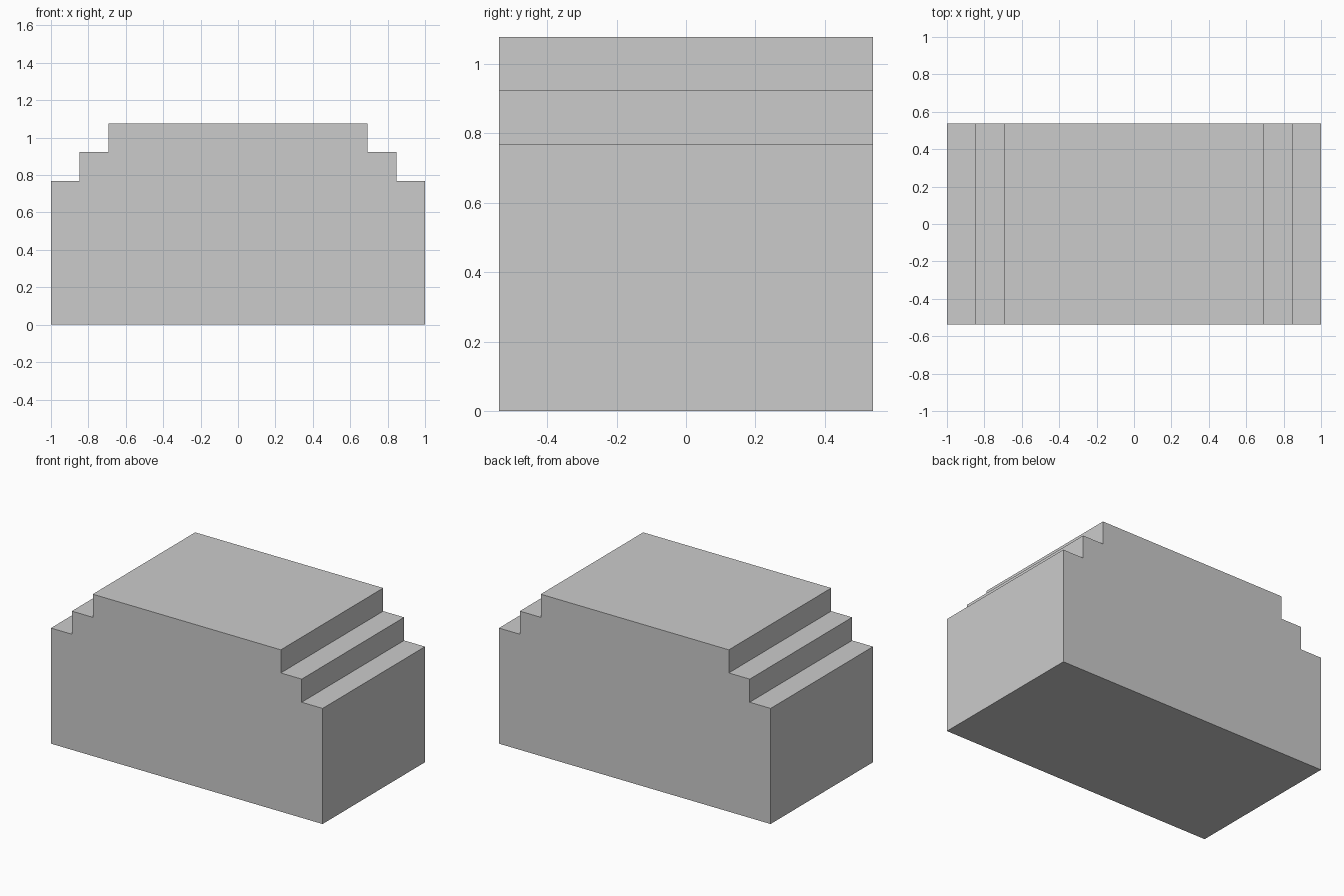
import bpy, bmesh

if "Cube" in bpy.data.objects:
    bpy.data.objects.remove(bpy.data.objects["Cube"])

U = 2 / 13            # one step: both tread and riser
HALF_DEPTH = 3.5 * U

# Right half of the stepped front profile, bottom to top
right = [(6.5, 0), (6.5, 5), (5.5, 5), (5.5, 6), (4.5, 6), (4.5, 7)]
profile = right + [(-x, z) for x, z in reversed(right)]

# Stepped block: extrude the mirrored profile along y
bm = bmesh.new()
face = bm.faces.new([bm.verts.new((x * U, -HALF_DEPTH, z * U)) for x, z in profile])
result = bmesh.ops.extrude_face_region(bm, geom=[face], use_keep_orig=True)
verts = [g for g in result["geom"] if isinstance(g, bmesh.types.BMVert)]
bmesh.ops.translate(bm, verts=verts, vec=(0, 2 * HALF_DEPTH, 0))
bmesh.ops.recalc_face_normals(bm, faces=bm.faces)

mesh = bpy.data.meshes.new("stepped_block")
bm.to_mesh(mesh)
bm.free()
bpy.context.collection.objects.link(bpy.data.objects.new("stepped_block", mesh))
